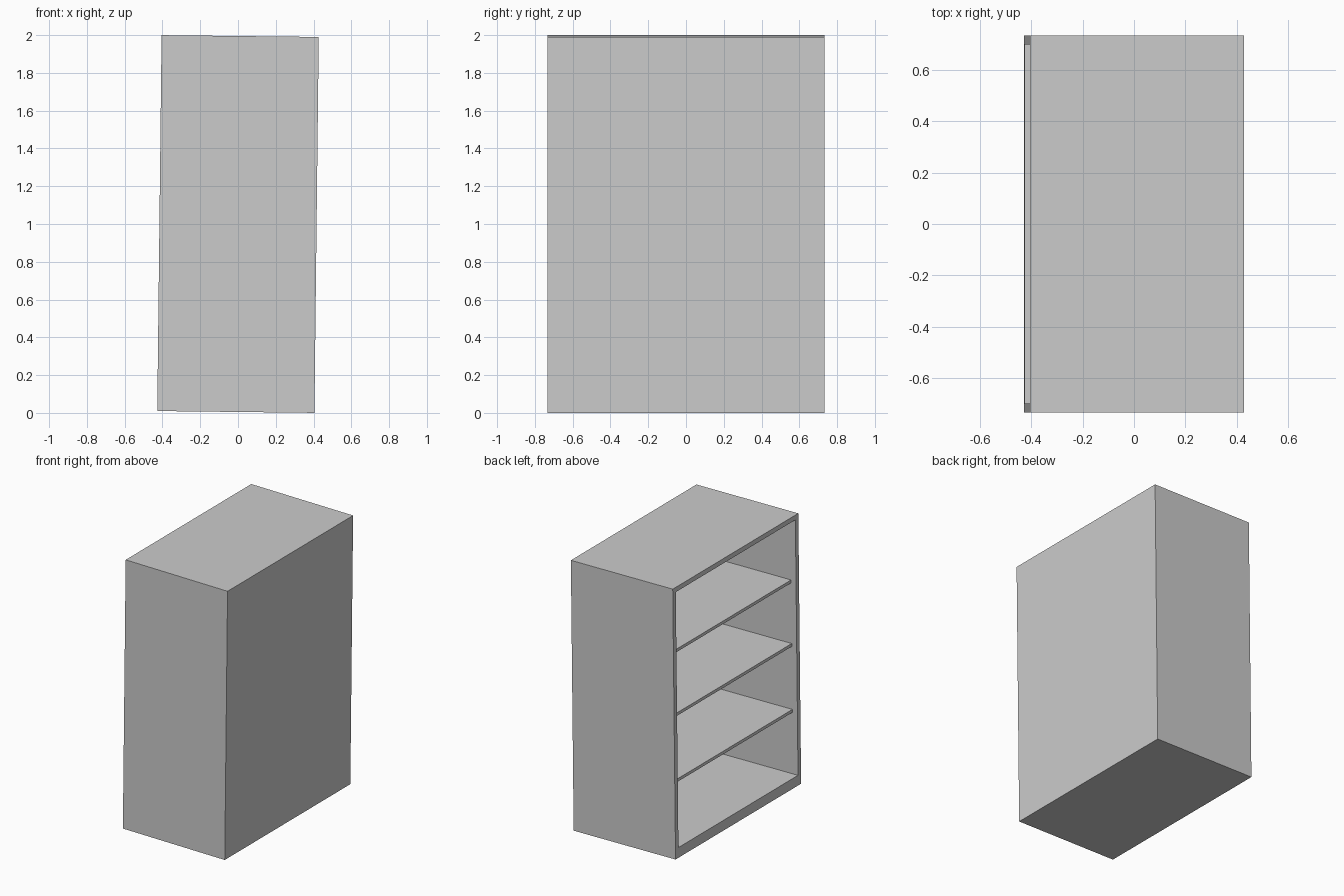
import bpy
import math
from mathutils import Matrix

default = bpy.data.objects.get("Cube")
if default:
    bpy.data.objects.remove(default, do_unlink=True)

DEPTH, WIDTH, HEIGHT = 0.832, 1.465, 1.99
SIDE, TOP, FLOOR, BACK, SHELF = 0.035, 0.035, 0.075, 0.03, 0.022
RECESS = 0.04
TILT = 0.0115

# Plain grey finish
grey = bpy.data.materials.new("plain grey")
grey.use_nodes = True
grey.diffuse_color = (0.6, 0.6, 0.6, 1)
bsdf = next(n for n in grey.node_tree.nodes if n.type == 'BSDF_PRINCIPLED')
bsdf.inputs["Base Color"].default_value = grey.diffuse_color

# The whole cabinet leans slightly towards its closed side
lean = (Matrix.Translation((0, 0, 1))
        @ Matrix.Rotation(TILT, 4, 'Y')
        @ Matrix.Translation((0, 0, -HEIGHT / 2)))


def board(name, x, y, z):
    """Box panel given by its (min, max) range on each axis."""
    bpy.ops.mesh.primitive_cube_add(size=1)
    obj = bpy.context.object
    obj.name = name
    size = [b - a for a, b in (x, y, z)]
    centre = [(a + b) / 2 for a, b in (x, y, z)]
    obj.data.transform(Matrix.Diagonal((*size, 1)))
    obj.matrix_world = lean @ Matrix.Translation(centre)
    obj.data.materials.append(grey)
    return obj


hx, hy = DEPTH / 2, WIDTH / 2
inner = (-hy + SIDE, hy - SIDE)

# Carcass: sides, top, floor and back, open towards -x
board("right_side_panel", (-hx, hx), (-hy, inner[0]), (0, HEIGHT))
board("left_side_panel", (-hx, hx), (inner[1], hy), (0, HEIGHT))
board("top_panel", (-hx, hx), inner, (HEIGHT - TOP, HEIGHT))
board("floor_panel", (-hx, hx), inner, (0, FLOOR))
board("back_panel", (hx - BACK, hx), inner, (FLOOR, HEIGHT - TOP))

# Shelves, set back from the opening
for i, top in enumerate((0.55, 1.035, 1.503), 1):
    board(f"shelf_{i}", (-hx + RECESS, hx - BACK), inner, (top - SHELF, top))
